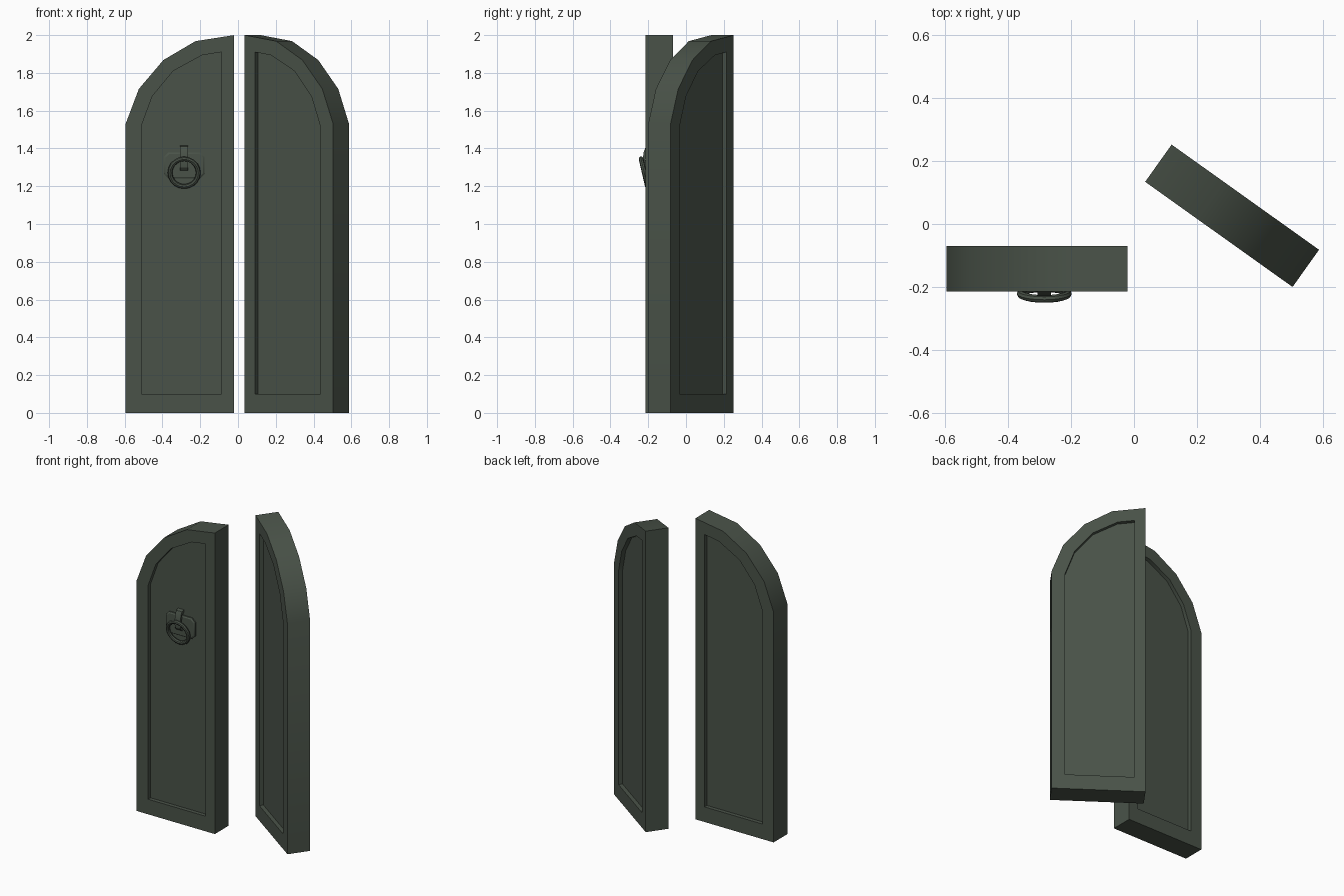
import bpy, bmesh, math
from mathutils import Matrix, Vector

if "Cube" in bpy.data.objects:
    bpy.data.objects.remove(bpy.data.objects["Cube"])

mat = bpy.data.materials.new("dark green grey")
mat.diffuse_color = (0.068, 0.086, 0.066, 1)
mat.use_nodes = True
mat.node_tree.nodes["Principled BSDF"].inputs["Base Color"].default_value = mat.diffuse_color

# Door leaf outline and panel outline: (distance from meeting edge, height)
OUTER = [(0, 0), (0, 2), (.205, 1.968), (.375, 1.868), (.505, 1.715), (.575, 1.53), (.575, 0)]
INNER = [(.067, .1), (.067, 1.91), (.17, 1.894), (.323, 1.81), (.434, 1.676), (.492, 1.517), (.492, .1)]
HALF, RECESS = 0.0725, 0.026


def finish(name, bm, matrix=Matrix()):
    bmesh.ops.transform(bm, matrix=matrix, verts=bm.verts)
    bmesh.ops.recalc_face_normals(bm, faces=bm.faces)
    me = bpy.data.meshes.new(name)
    bm.to_mesh(me)
    bm.free()
    me.materials.append(mat)
    ob = bpy.data.objects.new(name, me)
    bpy.context.collection.objects.link(ob)
    bpy.ops.object.select_all(action='DESELECT')
    ob.select_set(True)
    bpy.context.view_layer.objects.active = ob
    bpy.ops.object.shade_smooth_by_angle(angle=math.radians(32))
    return ob


def loft(bm, rings):
    """Skin a list of closed rings and cap both ends."""
    vs = [[bm.verts.new(p) for p in r] for r in rings]
    n = len(vs[0])
    for a, b in zip(vs, vs[1:]):
        for i in range(n):
            j = (i + 1) % n
            bm.faces.new((a[i], a[j], b[j], b[i]))
    bm.faces.new(vs[0])
    bm.faces.new(vs[-1])


def door(name, side, matrix):
    bm = bmesh.new()
    deep = HALF - RECESS
    steps = [(INNER, -deep), (INNER, -HALF), (OUTER, -HALF),
             (OUTER, HALF), (INNER, HALF), (INNER, deep)]
    loft(bm, [[(side * u, y, z) for u, z in prof] for prof, y in steps])
    return finish(name, bm, matrix)


# Closed left leaf and half-open right leaf
door("left_door", -1, Matrix.Translation((-.02, -.1425, 0)))
door("right_door", 1, Matrix.Translation((.0775, .193, 0)) @ Matrix.Rotation(math.radians(-35.5), 4, 'Z'))

# Handle back plate: chamfered rectangle with sloped rim
CX, PANEL = -.285, -.215 + RECESS


def octagon(w, h, c, y):
    pts = [(w, h - c), (w - c, h), (c - w, h), (-w, h - c), (-w, c - h), (c - w, -h), (w - c, -h), (w, c - h)]
    return [(CX + x, y, 1.31 + z) for x, z in pts]


bm = bmesh.new()
loft(bm, [octagon(.108, .069, .024, PANEL + .004), octagon(.108, .069, .024, PANEL - .008),
          octagon(.1, .061, .021, PANEL - .014)])
finish("handle_plate", bm)

# Bent strap that holds the ring
bm = bmesh.new()
outer = [(PANEL, 1.415), (-.212, 1.41), (-.223, 1.385), (-.23, 1.34), (-.225, 1.3), (-.21, 1.283), (PANEL, 1.28)]
inner = [(PANEL, 1.295), (-.208, 1.298), (-.216, 1.34), (-.21, 1.385), (PANEL, 1.4)]
loft(bm, [[(CX + s * .021, y, z) for y, z in outer + inner] for s in (-1, 1)])
finish("ring_strap", bm)

# Hanging ring, leaning out at the bottom
R, r, N, M = .075, .0125, 20, 8
bm = bmesh.new()
grid = []
for i in range(N):
    a = 2 * math.pi * i / N
    grid.append([bm.verts.new(((R + r * math.cos(b)) * math.cos(a), r * math.sin(b),
                               (R + r * math.cos(b)) * math.sin(a)))
                 for b in (2 * math.pi * k / M for k in range(M))])
for i in range(N):
    for k in range(M):
        g, h = grid[i], grid[(i + 1) % N]
        bm.faces.new((g[k], h[k], h[(k + 1) % M], g[(k + 1) % M]))
finish("handle_ring", bm, Matrix.Translation((CX, -.221, 1.272)) @ Matrix.Rotation(math.radians(13), 4, 'X'))
